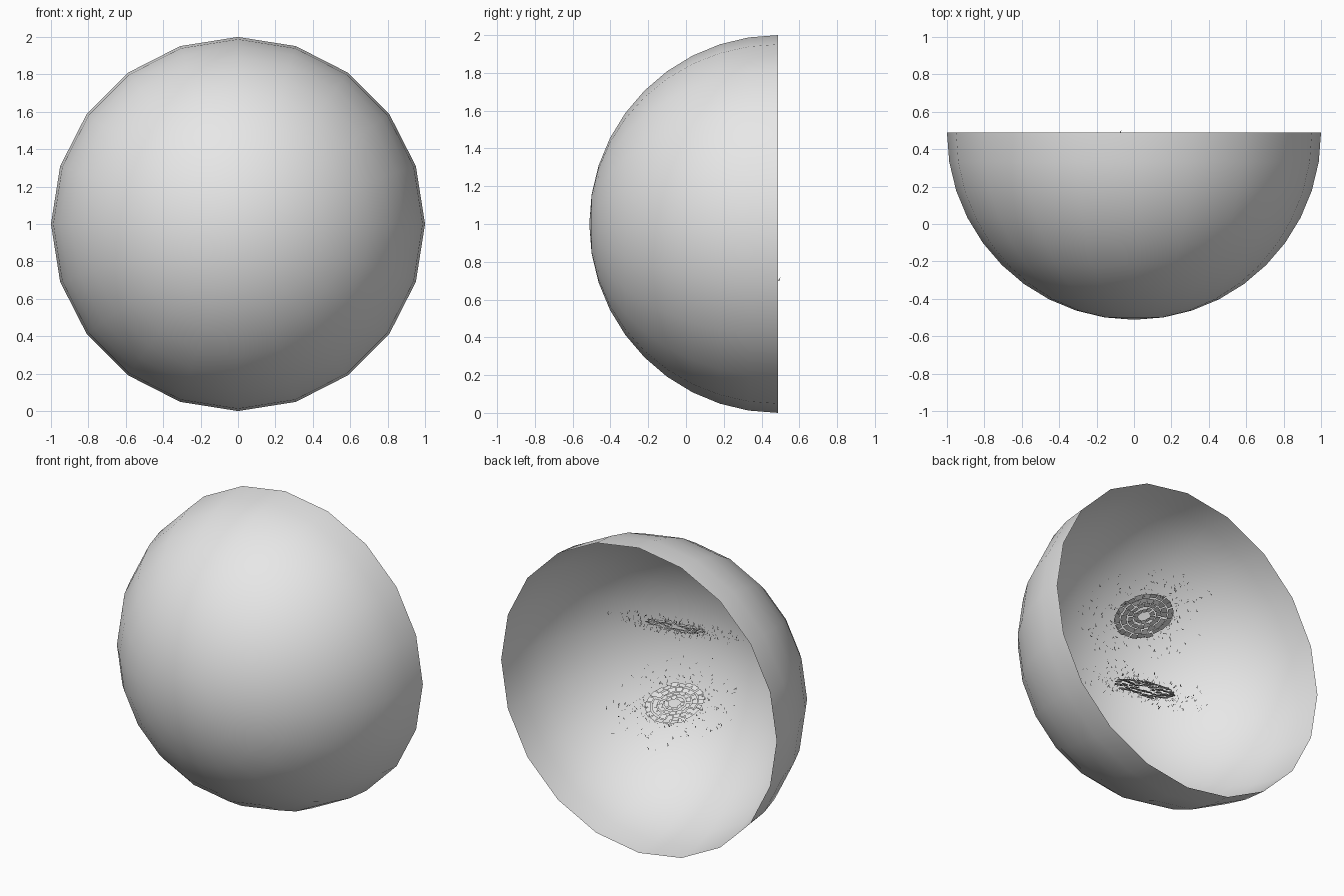
import bpy, bmesh, math, random
from mathutils import Matrix, Vector

if "Cube" in bpy.data.objects:
    bpy.data.objects.remove(bpy.data.objects["Cube"])

random.seed(4)
RIM_Y = 0.488

grey = bpy.data.materials.new("light grey")
grey.diffuse_color = (0.8, 0.8, 0.8, 1)
grey.use_nodes = True
grey.node_tree.nodes["Principled BSDF"].inputs["Base Color"].default_value = grey.diffuse_color


def finish(bm, name):
    mesh = bpy.data.meshes.new(name)
    bm.to_mesh(mesh)
    bm.free()
    mesh.materials.append(grey)
    obj = bpy.data.objects.new(name, mesh)
    bpy.context.collection.objects.link(obj)
    return obj


# Open half-sphere shell, pole towards the front
bm = bmesh.new()
bmesh.ops.create_uvsphere(bm, u_segments=20, v_segments=20, radius=1)
bmesh.ops.rotate(bm, verts=bm.verts, matrix=Matrix.Rotation(math.pi / 2, 3, 'X'))
bmesh.ops.delete(bm, geom=[v for v in bm.verts if v.co.y > 0.01], context='VERTS')
bmesh.ops.translate(bm, verts=bm.verts, vec=(0, RIM_Y, 1))
for f in bm.faces:
    f.smooth = True
finish(bm, "dome_shell")


def polar(r, a, z=0.0):
    return Vector((r * math.cos(a), r * math.sin(a), z))


# Ring of small plates, with loose flakes thinning out around it
def debris_disc(name, centre, tilt):
    place = Matrix.Translation(centre) @ Matrix.Rotation(tilt, 4, 'X')

    bm = bmesh.new()
    radii = [0.035, 0.07, 0.105, 0.145, 0.185]
    for i, (r0, r1) in enumerate(zip(radii, radii[1:])):
        n = 10 + 4 * i
        for k in range(n):
            a0 = math.tau * (k + 0.04) / n
            a1 = math.tau * (k + 0.96) / n
            z = random.uniform(-0.006, 0.006)
            tip = random.uniform(-0.005, 0.005)
            r0k, r1k = r0 + 0.002, r1 - random.uniform(0.001, 0.008)
            pts = [polar(r0k, a0, z), polar(r1k, a0, z + tip),
                   polar(r1k, a1, z + tip), polar(r0k, a1, z)]
            bm.faces.new([bm.verts.new(p) for p in pts])
    bm.transform(place)
    finish(bm, name + "_plates")

    bm = bmesh.new()
    for _ in range(230):
        r = 0.17 + 0.25 * random.random() ** 1.8
        mid = polar(r, random.uniform(0, math.tau), random.uniform(-0.012, 0.012))
        turn = Matrix.Rotation(random.uniform(0, math.tau), 3, 'Z') @ \
            Matrix.Rotation(random.uniform(0.3, 1.5), 3, 'X')
        s = random.uniform(0.007, 0.013)
        corners = [(-0.35 * s, -s, 0), (0.35 * s, -0.6 * s, 0), (0, s, 0)]
        bm.faces.new([bm.verts.new(mid + turn @ Vector(c)) for c in corners])
    bm.transform(place)
    finish(bm, name + "_flakes")


debris_disc("upper_disc", (0.007, 0.10, 1.332), math.radians(20))
debris_disc("lower_disc", (0.007, 0.11, 0.835), math.radians(-20))
